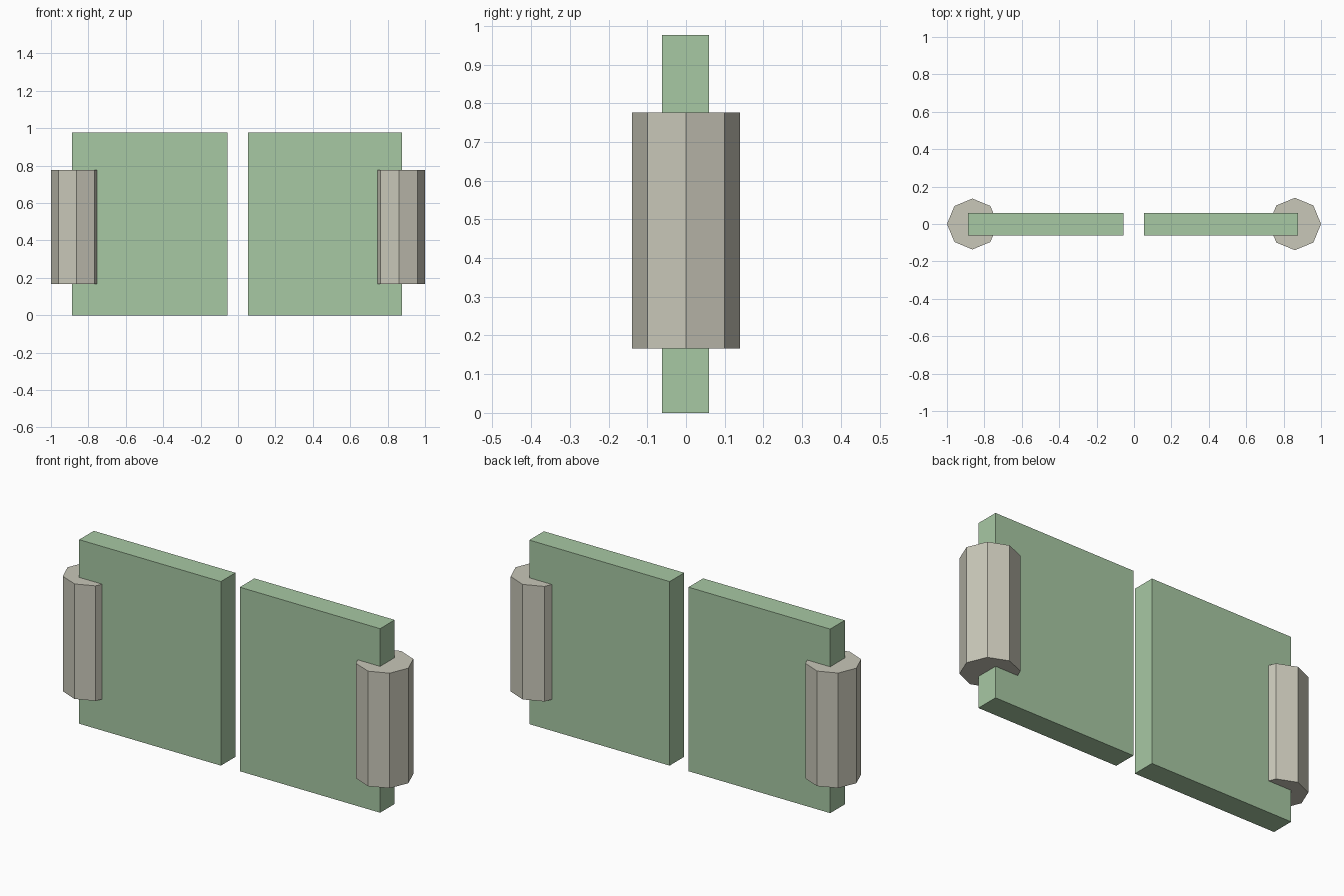
import bpy

if "Cube" in bpy.data.objects:
    bpy.data.objects.remove(bpy.data.objects["Cube"])


def material(name, colour):
    m = bpy.data.materials.new(name)
    m.diffuse_color = (*colour, 1.0)
    m.use_nodes = True
    m.node_tree.nodes["Principled BSDF"].inputs["Base Color"].default_value = m.diffuse_color
    return m


GREEN = material("pale_green", (0.39, 0.58, 0.37))
STONE = material("warm_stone", (0.58, 0.57, 0.48))


def panel(name, x0, x1):
    bpy.ops.mesh.primitive_cube_add(size=1, location=((x0 + x1) / 2, -0.001, 0.488))
    o = bpy.context.object
    o.name = name
    o.scale = (x1 - x0, 0.122, 0.976)
    bpy.ops.object.transform_apply(location=False, rotation=False, scale=True)
    o.data.materials.append(GREEN)


def post(name, x, radius):
    z0, z1 = 0.166, 0.776
    # primitive starts with a corner on the axis, giving corners at 0, 45, 90...
    bpy.ops.mesh.primitive_cylinder_add(vertices=8, radius=radius, depth=z1 - z0,
                                        location=(x, 0, (z0 + z1) / 2))
    o = bpy.context.object
    o.name = name
    o.data.materials.append(STONE)


# Two upright door panels with a gap between them
panel("left_panel", -0.888, -0.057)
panel("right_panel", 0.054, 0.877)

# Octagonal posts around the outer edges
post("left_post", -0.864, 0.136)
post("right_post", 0.860, 0.140)
